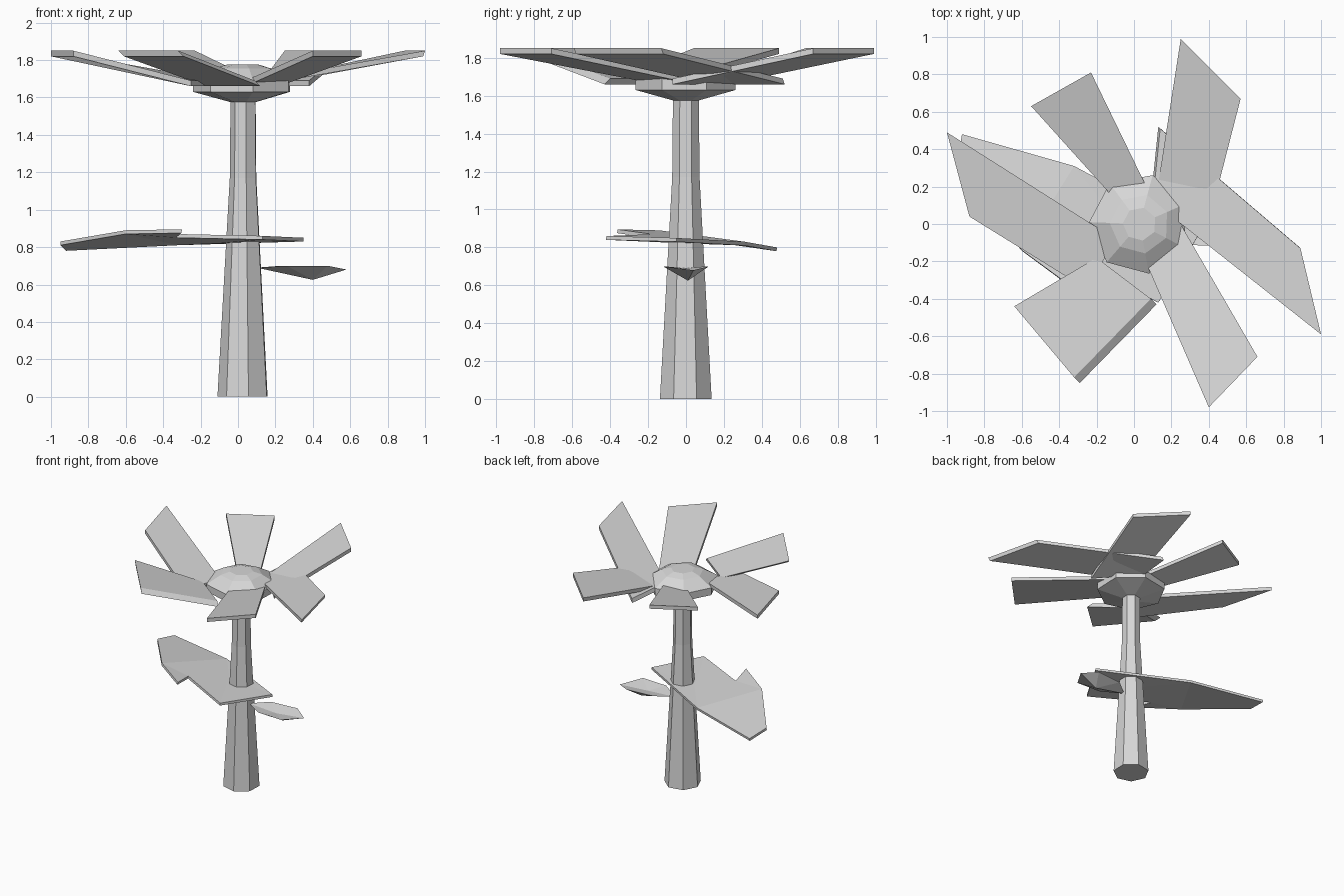
import bpy, bmesh, math
from mathutils import Vector

if "Cube" in bpy.data.objects:
    bpy.data.objects.remove(bpy.data.objects["Cube"], do_unlink=True)

# Single pale grey material
grey = bpy.data.materials.new("pale_grey")
grey.use_nodes = True
colour = (0.68, 0.68, 0.68, 1)
grey.diffuse_color = colour
grey.node_tree.nodes["Principled BSDF"].inputs["Base Color"].default_value = colour


def build(name, verts, faces):
    bm = bmesh.new()
    vs = [bm.verts.new(v) for v in verts]
    for f in faces:
        bm.faces.new([vs[i] for i in f])
    bmesh.ops.recalc_face_normals(bm, faces=bm.faces)
    mesh = bpy.data.meshes.new(name)
    bm.to_mesh(mesh)
    bm.free()
    mesh.materials.append(grey)
    obj = bpy.data.objects.new(name, mesh)
    bpy.context.collection.objects.link(obj)
    return obj


def lathe(name, profile, sides=7, centre=0.03, turn=math.radians(23.6)):
    """Stack of seven-sided rings, given as (radius, height)."""
    verts, faces = [], []
    for r, z in profile:
        for k in range(sides):
            a = turn + k * math.tau / sides
            verts.append((centre + r * math.cos(a), r * math.sin(a), z))
    for i in range(len(profile) - 1):
        for k in range(sides):
            n = (k + 1) % sides
            faces.append((i * sides + k, i * sides + n,
                          (i + 1) * sides + n, (i + 1) * sides + k))
    last = (len(profile) - 1) * sides
    faces += [tuple(range(sides)), tuple(range(last, last + sides))]
    return build(name, verts, faces)


def petal(name, tip_a, tip_b, base_b, base_a, slip=(0, 0)):
    """Slanted slab; slip moves the underside sideways."""
    corners = [(*tip_a, 1.85), (*tip_b, 1.85), (*base_b, 1.69), (*base_a, 1.69)]
    under = [Vector(c) + Vector((*slip, -0.03)) for c in corners]
    sides = [(i, (i + 1) % 4, (i + 1) % 4 + 4, i + 4) for i in range(4)]
    return build(name, corners + under, [(0, 1, 2, 3), (4, 5, 6, 7)] + sides)


# Stem and flower head
lathe("stem", [(0.14, 0), (0.074, 1.17), (0.07, 1.6)])
lathe("flower_head", [(0.07, 1.575), (0.27, 1.63), (0.27, 1.69),
                      (0.16, 1.755), (0.09, 1.775)])

# Petals: two tip corners, then two base corners
petal("petal_back", (0.25, 0.99), (0.57, 0.67), (0.38, -0.07), (0.13, 0.22))
petal("petal_back_right", (-0.23, 0.81), (-0.55, 0.63), (-0.1, 0.13), (0.1, 0.13))
petal("petal_right", (-1, 0.49), (-0.88, 0.04), (-0.25, -0.35), (-0.1, -0.08))
petal("petal_front_right", (-0.64, -0.44), (-0.32, -0.82), (0.09, -0.4), (-0.2, -0.18),
      slip=(0.03, -0.03))
petal("petal_front_left", (0.4, -0.98), (0.66, -0.71), (0.22, 0.05), (0.04, -0.15))
petal("petal_left", (1, -0.59), (0.89, -0.13), (0.14, 0.51), (0.1, 0.12),
      slip=(-0.01, 0.01))

# Large folded leaf around the stem
leaf_points = [(-0.92, 0.48, 0.8), (-0.32, 0.31, 0.83), (0.35, -0.05, 0.85),
               (0.13, -0.42, 0.86), (-0.33, -0.18, 0.87), (-0.3, -0.36, 0.895),
               (-0.6, -0.14, 0.89), (-0.95, 0.3, 0.83), (-0.1, 0.03, 0.84)]
leaf = build("large_leaf", leaf_points,
             [(0, 1, 6, 7), (1, 8, 4, 6), (4, 5, 6), (1, 2, 8), (2, 3, 8), (3, 4, 8)])
if sum(p.normal.z for p in leaf.data.polygons) < 0:
    leaf.data.flip_normals()
solid = leaf.modifiers.new("thickness", "SOLIDIFY")
solid.thickness = 0.02
solid.offset = -1

# Small boat-shaped leaf: rim, hollow centre on top and keel below
rim = [(0.1, 0, 0.69), (0.23, 0.1, 0.7), (0.46, 0.12, 0.7),
       (0.58, 0.04, 0.68), (0.48, -0.12, 0.7), (0.26, -0.11, 0.7)]
n = len(rim)
fans = [(i, (i + 1) % n, hub) for hub in (n, n + 1) for i in range(n)]
build("small_leaf", rim + [(0.35, 0, 0.675), (0.4, 0.01, 0.625)], fans)
